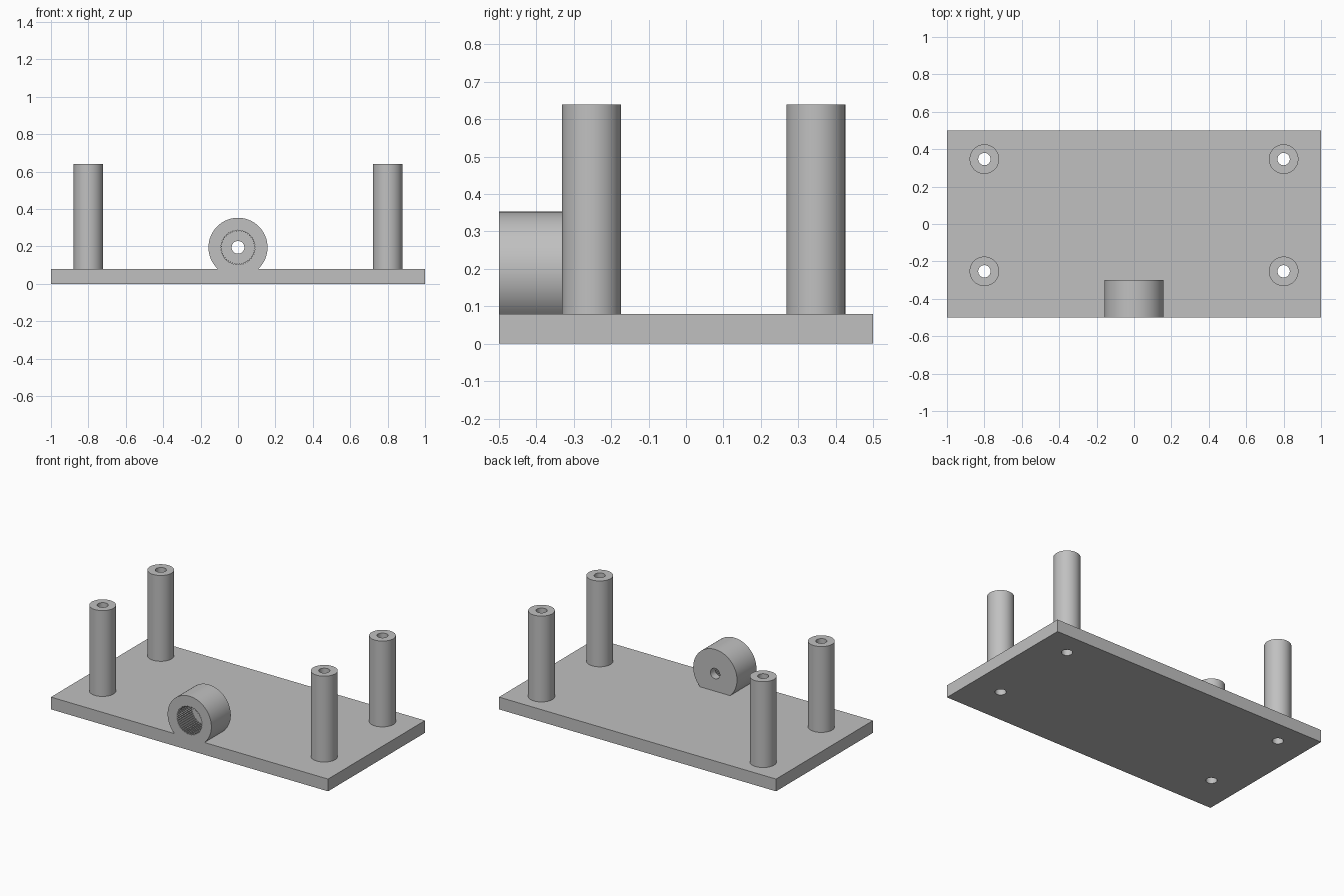
import bpy, bmesh
from math import sin, cos, pi, asin, radians
from mathutils import Vector

if "Cube" in bpy.data.objects:
    bpy.data.objects.remove(bpy.data.objects["Cube"], do_unlink=True)

grey = bpy.data.materials.new("plain_grey")
grey.use_nodes = True
colour = (0.53, 0.53, 0.53, 1)
grey.diffuse_color = colour
grey.node_tree.nodes["Principled BSDF"].inputs["Base Color"].default_value = colour

BASE_TOP, POST_TOP = 0.08, 0.64
HOLE_R, POST_R = 0.033, 0.079
BOSS_Z, BOSS_R = 0.195, 0.158
FRONT, BOSS_BACK = -0.5, -0.3
POSTS = [(x, y) for x in (-0.8, 0.8) for y in (-0.253, 0.347)]


def extrude(name, points, depth):
    """Solid made by sweeping a closed 3D outline along a vector."""
    bm = bmesh.new()
    face = bm.faces.new([bm.verts.new(p) for p in points])
    swept = bmesh.ops.extrude_face_region(bm, geom=[face])["geom"]
    bmesh.ops.translate(bm, vec=Vector(depth),
                        verts=[v for v in swept if isinstance(v, bmesh.types.BMVert)])
    bmesh.ops.recalc_face_normals(bm, faces=bm.faces)
    mesh = bpy.data.meshes.new(name)
    bm.to_mesh(mesh)
    bm.free()
    mesh.materials.append(grey)
    obj = bpy.data.objects.new(name, mesh)
    bpy.context.collection.objects.link(obj)
    return obj


def upright(name, x, y, r, z0, z1, n=48):
    ring = [(x + r * cos(2 * pi * i / n), y + r * sin(2 * pi * i / n), z0) for i in range(n)]
    return extrude(name, ring, (0, 0, z1 - z0))


def forward(name, radii, y0, y1):
    """Cylinder along y at the boss centre, one radius per outline point."""
    n = len(radii)
    ring = [(r * cos(2 * pi * i / n), y0, BOSS_Z + r * sin(2 * pi * i / n))
            for i, r in enumerate(radii)]
    return extrude(name, ring, (0, y1 - y0, 0))


def cut(obj, cutters):
    for c in cutters:
        mod = obj.modifiers.new("hole", 'BOOLEAN')
        mod.operation, mod.solver, mod.object = 'DIFFERENCE', 'EXACT', c
    bpy.context.view_layer.update()
    deps = bpy.context.evaluated_depsgraph_get()
    mesh = bpy.data.meshes.new_from_object(obj.evaluated_get(deps))
    obj.modifiers.clear()
    obj.data = mesh
    for c in cutters:
        bpy.data.objects.remove(c, do_unlink=True)


def smooth(obj):
    bpy.ops.object.select_all(action='DESELECT')
    obj.select_set(True)
    bpy.context.view_layer.objects.active = obj
    bpy.ops.object.shade_smooth_by_angle(angle=radians(30))


# Base plate with four through holes
base = extrude("base_plate", [(-1, -0.5, 0), (1, -0.5, 0), (1, 0.5, 0), (-1, 0.5, 0)],
               (0, 0, BASE_TOP))
cut(base, [upright("drill", x, y, HOLE_R, -0.1, 0.2) for x, y in POSTS])
smooth(base)

# Hollow corner posts
for x, y in POSTS:
    side = ("front" if y < 0 else "back") + ("_left" if x > 0 else "_right")
    post = upright(side + "_post", x, y, POST_R, BASE_TOP, POST_TOP)
    cut(post, [upright("drill", x, y, HOLE_R, 0, 1)])
    smooth(post)

# Round boss with a flat foot resting on the plate
start = asin((BASE_TOP - BOSS_Z) / BOSS_R)
sweep, steps = pi - 2 * start, 56
arc = [start + sweep * i / steps for i in range(steps + 1)]
boss = extrude("shaft_boss",
               [(BOSS_R * cos(a), FRONT, BOSS_Z + BOSS_R * sin(a)) for a in arc],
               (0, BOSS_BACK - FRONT, 0))

# Splined socket in front, small shaft hole through the back
teeth = 44
socket = forward("socket", [0.092, 0.092, 0.086, 0.086] * teeth, FRONT - 0.1, -0.35)
shaft = forward("shaft", [0.034] * 40, FRONT - 0.2, BOSS_BACK + 0.1)
cut(boss, [socket, shaft])
smooth(boss)
